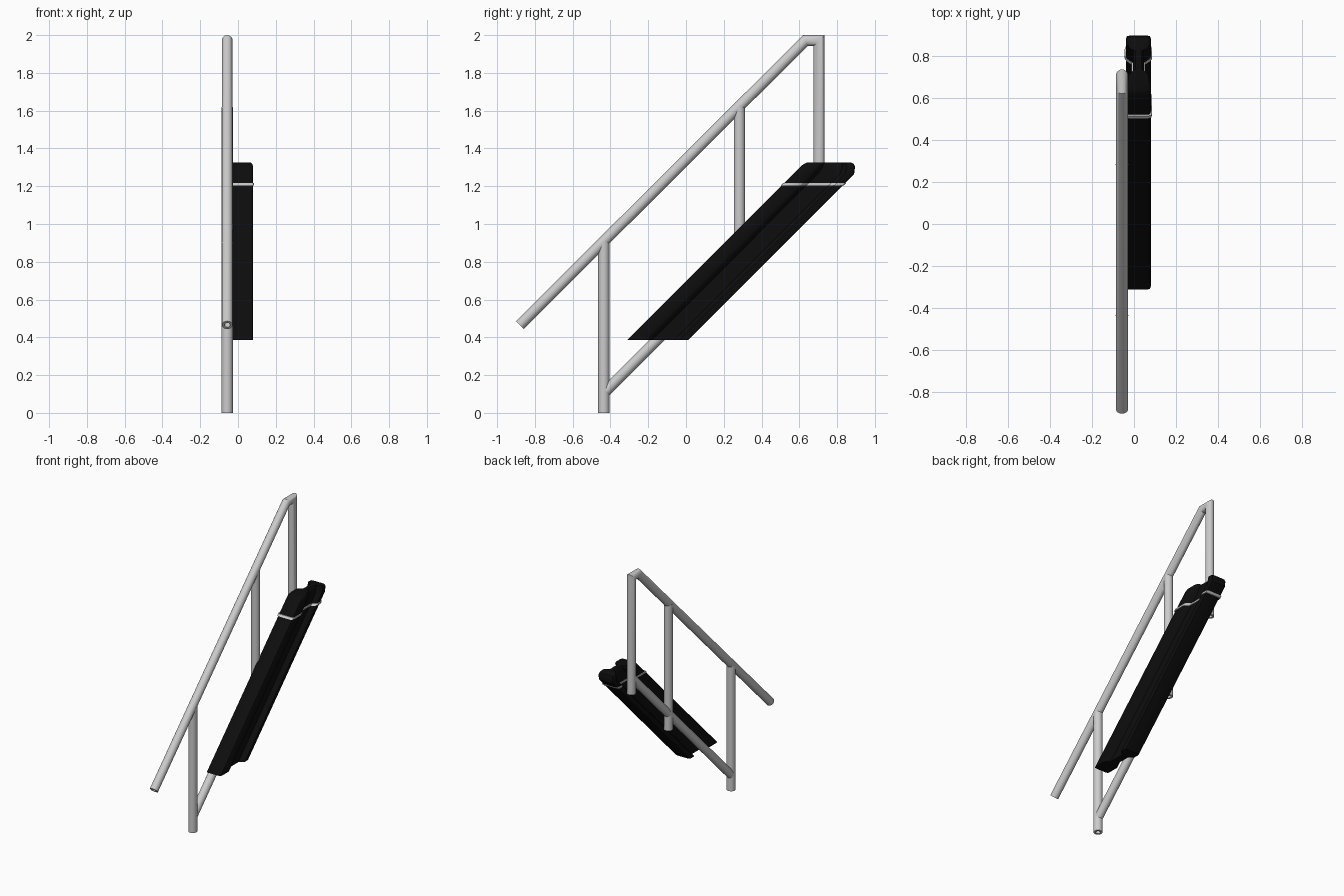
import bpy, bmesh, math
from mathutils import Vector

if "Cube" in bpy.data.objects:
    bpy.data.objects.remove(bpy.data.objects["Cube"])

PIPE_X = -0.057
SIDES = 24

black = bpy.data.materials.new("black")
black.diffuse_color = (0.004, 0.004, 0.004, 1)
black.use_nodes = True
black.node_tree.nodes["Principled BSDF"].inputs["Base Color"].default_value = black.diffuse_color


def finish(name, bm, mat=None, angle=35):
    bmesh.ops.recalc_face_normals(bm, faces=bm.faces)
    mesh = bpy.data.meshes.new(name)
    bm.to_mesh(mesh)
    bm.free()
    ob = bpy.data.objects.new(name, mesh)
    bpy.context.collection.objects.link(ob)
    if mat:
        mesh.materials.append(mat)
    bpy.ops.object.select_all(action='DESELECT')
    bpy.context.view_layer.objects.active = ob
    ob.select_set(True)
    bpy.ops.object.shade_smooth_by_angle(angle=math.radians(angle))
    return ob


def bridge(bm, a, b):
    for i in range(len(a)):
        j = (i + 1) % len(a)
        bm.faces.new((a[i], a[j], b[j], b[i]))


def pipe(name, path, r, bore=0.016):
    """Hollow mitred pipe along a (y, z) path."""
    bm = bmesh.new()
    pts = [Vector(p) for p in path]
    walls = []
    for rad in (r, bore):
        rings = []
        for i, p in enumerate(pts):
            d0 = (p - pts[i - 1]).normalized() if i else (pts[1] - p).normalized()
            d1 = (pts[i + 1] - p).normalized() if i < len(pts) - 1 else d0
            t = (d0 + d1).normalized()
            n = Vector((-t.y, t.x)) / t.dot(d0)
            ring = []
            for k in range(SIDES):
                a = math.tau * k / SIDES
                q = p + n * rad * math.sin(a)
                ring.append(bm.verts.new((PIPE_X + rad * math.cos(a), q.x, q.y)))
            rings.append(ring)
        for a, b in zip(rings, rings[1:]):
            bridge(bm, a, b)
        walls.append(rings)
    for e in (0, -1):
        bridge(bm, walls[0][e], walls[1][e])
    return finish(name, bm)


# Handrail, which turns down into the back post
pipe("handrail", [(-0.88, 0.465), (0.632, 1.971), (0.705, 1.971), (0.705, 1.13)], 0.029)
# Front and middle posts
pipe("front_post", [(-0.435, 0.0), (-0.435, 0.905)], 0.030)
pipe("middle_post", [(0.283, 0.71), (0.283, 1.62)], 0.030)
# Lower rail parallel to the handrail
pipe("lower_rail", [(-0.425, 0.115), (0.705, 1.245)], 0.029)

# Horizontal cross-section of the stringer, half of it: (half width, depth from 0 to 0.32)
HALF = [(0.042, 0.0), (0.055, 0.004), (0.059, 0.016), (0.059, 0.09), (0.053, 0.105),
        (0.026, 0.13), (0.026, 0.245), (0.052, 0.262), (0.059, 0.272),
        (0.059, 0.304), (0.055, 0.316), (0.042, 0.32)]
MID_X = 0.021


def section(bm, z, y0, y1, inset=0.0, grow=0.0):
    loop = HALF + [(-w, d) for w, d in reversed(HALF)]
    ring = []
    for w, d in loop:
        x = math.copysign(abs(w) - inset + grow, w)
        y = y0 - grow + d / 0.32 * (y1 - y0 + 2 * grow)
        ring.append(bm.verts.new((MID_X + x, y, z)))
    return ring


# Sloping stringer with a groove along each side
bm = bmesh.new()
layers = [(0.385, -0.312, 0.012, 0), (1.265, 0.568, 0.89, 0), (1.303, 0.606, 0.895, 0),
          (1.317, 0.622, 0.889, 0.004), (1.325, 0.64, 0.875, 0.012)]
rings = [section(bm, *l) for l in layers]
for a, b in zip(rings, rings[1:]):
    bridge(bm, a, b)
bm.faces.new(rings[0])
bm.faces.new(rings[-1])
finish("stringer", bm, black)

# Thin pale band around the upper part of the stringer
bm = bmesh.new()
band = [[section(bm, z, z - 0.697, z - 0.375, 0, g) for z in (1.204, 1.216)]
        for g in (-0.003, 0.006)]
bridge(bm, band[0][0], band[0][1])
bridge(bm, band[1][0], band[1][1])
bridge(bm, band[0][0], band[1][0])
bridge(bm, band[0][1], band[1][1])
finish("band", bm)
